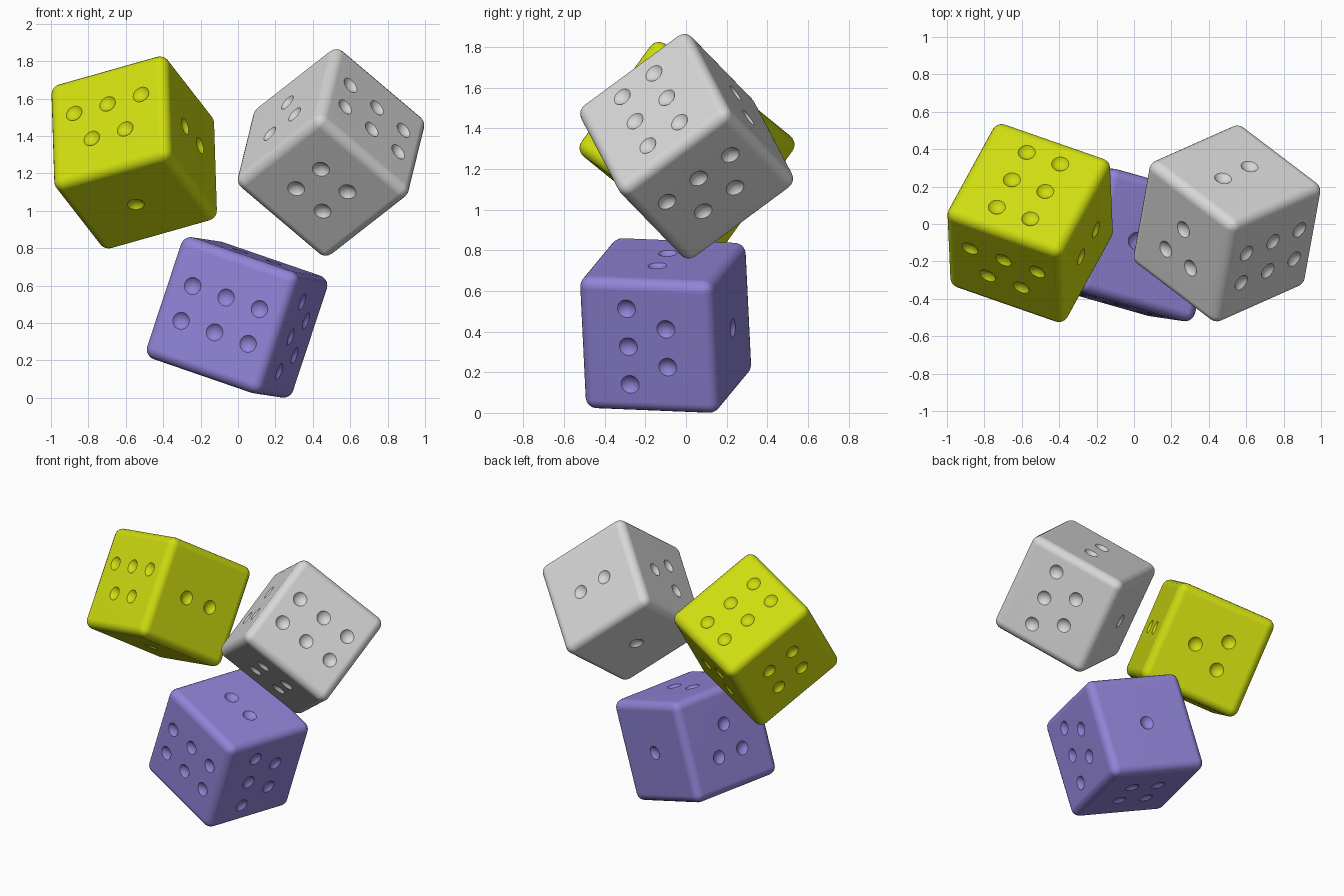
import bpy, bmesh
from mathutils import Vector, Matrix

if "Cube" in bpy.data.objects:
    bpy.data.objects.remove(bpy.data.objects["Cube"])

L, R = 0.685, 0.055          # die edge length, rounding radius
S = 0.196                    # pip spacing
PIP_R, PIP_D = 0.046, 0.022  # pip rim radius and depth


def mesh_object(name, bm):
    mesh = bpy.data.meshes.new(name)
    bm.to_mesh(mesh)
    bm.free()
    ob = bpy.data.objects.new(name, mesh)
    bpy.context.collection.objects.link(ob)
    return ob


# pip layouts: face normal, first axis, second axis, positions in spacing units
X, Y, Z = Vector((1, 0, 0)), Vector((0, 1, 0)), Vector((0, 0, 1))
FACES = [
    (X, Y, Z, [(u, v) for u in (-1, 0, 1) for v in (-.5, .5)]),          # six
    (-X, Y, Z, [(0, 0)]),                                                # one
    (Y, X, Z, [(.5, -1), (.5, 0), (.5, 1), (-.5, -.5), (-.5, .5)]),      # five
    (-Y, X, Z, [(-.5, -.5), (.5, -.5), (0, .5)]),                        # three
    (Z, Y, X, [(-.5, 0), (.5, 0)]),                                      # two
    (-Z, X, Y, [(u, v) for u in (-.5, .5) for v in (-.5, .5)]),          # four
]

# rounded cube
bm = bmesh.new()
bmesh.ops.create_cube(bm, size=L)
bmesh.ops.bevel(bm, geom=bm.edges[:], offset=R, segments=5, profile=0.5,
                affect='EDGES')
base = mesh_object("die_base", bm)

# pip cutters: shallow spherical bowls
ball = (PIP_R ** 2 + PIP_D ** 2) / (2 * PIP_D)
bm = bmesh.new()
for n, u, v, spots in FACES:
    for a, b in spots:
        pos = n * (L / 2 + ball - PIP_D) + u * (a * S) + v * (b * S)
        turn = Z.rotation_difference(n).to_matrix().to_4x4()
        bmesh.ops.create_uvsphere(bm, u_segments=32, v_segments=24, radius=ball,
                                  matrix=Matrix.Translation(pos) @ turn)
cutter = mesh_object("pip_cutter", bm)
cutter.hide_render = True

mod = base.modifiers.new("pips", 'BOOLEAN')
mod.operation, mod.object, mod.solver = 'DIFFERENCE', cutter, 'EXACT'
bpy.context.view_layer.update()
deps = bpy.context.evaluated_depsgraph_get()
die_mesh = bpy.data.meshes.new_from_object(base.evaluated_get(deps))
for ob in (base, cutter):
    bpy.data.objects.remove(ob, do_unlink=True)
die_mesh.shade_smooth()
die_mesh.set_sharp_from_angle(angle=0.52)


# the three dice: colour, centre, direction of five face, direction of two face
def die(name, colour, rgb, centre, five, two):
    mat = bpy.data.materials.new(colour)
    mat.diffuse_color = (*rgb, 1)
    mat.use_nodes = True
    mat.node_tree.nodes["Principled BSDF"].inputs["Base Color"].default_value = mat.diffuse_color
    mesh = die_mesh.copy()
    mesh.materials.clear()
    mesh.materials.append(mat)
    ob = bpy.data.objects.new(name, mesh)
    bpy.context.collection.objects.link(ob)
    y = Vector(five).normalized()
    z = Vector(two)
    z = (z - y * z.dot(y)).normalized()
    rot = Matrix((y.cross(z), y, z)).transposed().to_4x4()
    ob.matrix_world = Matrix.Translation(centre) @ rot
    wn = ob.modifiers.new("flat_faces", 'WEIGHTED_NORMAL')
    wn.keep_sharp = True


die("purple_die", "purple", (0.28, 0.23, 0.68), (-0.005, -0.10, 0.43),
    (0.913, -0.26, -0.314), (0.327, -0.05, 0.944))
die("yellow_die", "yellow green", (0.63, 0.73, 0.005), (-0.555, 0.005, 1.312),
    (-0.41, -0.75, 0.527), (0.92, -0.32, 0.26))
die("gray_die", "light gray", (0.68, 0.68, 0.68), (0.4975, 0.003, 1.312),
    (0.72, 0.32, -0.61), (0.15, 0.80, 0.585))
